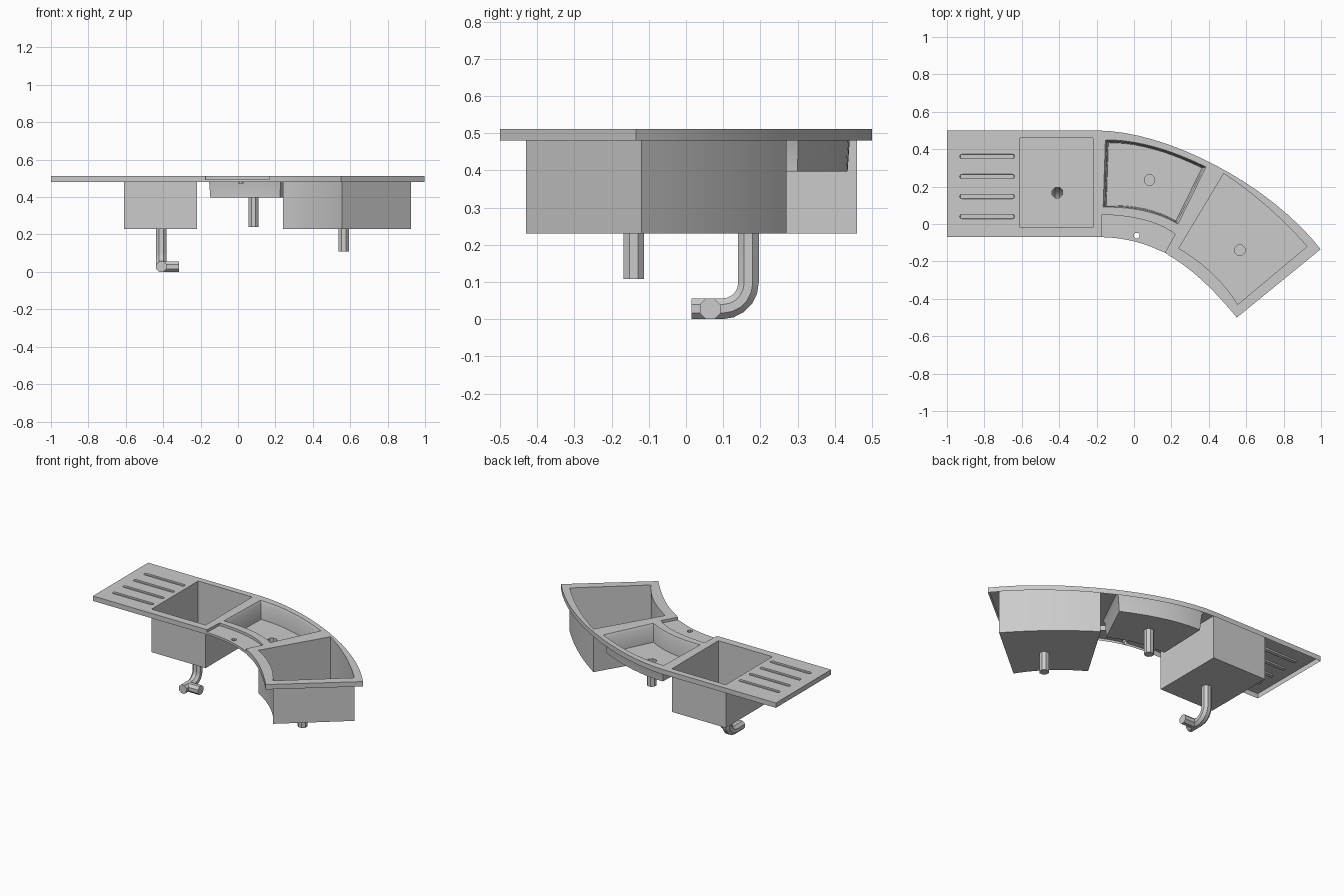
import bpy, bmesh
from math import cos, sin, pi
from mathutils import Vector
from mathutils.geometry import interpolate_bezier

if "Cube" in bpy.data.objects:
    bpy.data.objects.remove(bpy.data.objects["Cube"])

TOP, SKIRT = 0.512, 0.48


def bezier(a, b, c, d, n=17):
    return [Vector(p).to_2d() for p in interpolate_bezier(*(Vector((*p, 0)) for p in (a, b, c, d)), n)]


def bow(a, mid, b, n=11):
    """Curve from a to b passing through mid."""
    a, m, b = Vector(a), Vector(mid), Vector(b)
    c = 2 * m - (a + b) / 2
    return [a * (1 - t) ** 2 + c * 2 * t * (1 - t) + b * t * t for t in (i / (n - 1) for i in range(n))]


def circle(x, y, r, n=8):
    return [Vector((x + r * cos(2 * pi * (i + .5) / n), y + r * sin(2 * pi * (i + .5) / n))) for i in range(n)]


def scaled(loop, k):
    c = sum(loop, Vector((0, 0))) / len(loop)
    return [c + (p - c) * k for p in loop]


def ring(bm, loop, z):
    return [bm.verts.new((p[0], p[1], z)) for p in loop]


def wall(bm, a, b):
    for i in range(len(a)):
        j = (i + 1) % len(a)
        bm.faces.new((a[i], a[j], b[j], b[i]))


def fill(bm, rings):
    edges = []
    for r in rings:
        for i in range(len(r)):
            pair = (r[i - 1], r[i])
            edges.append(bm.edges.get(pair) or bm.edges.new(pair))
    bmesh.ops.triangle_fill(bm, use_beauty=True, edges=edges, normal=(0, 0, 1))


def finish(name, bm):
    bmesh.ops.recalc_face_normals(bm, faces=bm.faces)
    me = bpy.data.meshes.new(name)
    bm.to_mesh(me)
    bm.free()
    ob = bpy.data.objects.new(name, me)
    bpy.context.collection.objects.link(ob)
    bpy.ops.object.select_all(action='DESELECT')
    ob.select_set(True)
    bpy.context.view_layer.objects.active = ob
    bpy.ops.object.shade_smooth_by_angle(angle=0.5)


def sheet(name, outline, holes, z):
    """Flat pressed panel with a folded-down edge."""
    bm = bmesh.new()
    edge = ring(bm, outline, z)
    fill(bm, [edge] + [ring(bm, h, z) for h in holes])
    wall(bm, edge, ring(bm, outline, SKIRT))
    finish(name, bm)


def recess(name, levels, drain=None):
    """Thin-walled basin through (loop, z) levels, floor optionally pierced."""
    bm = bmesh.new()
    rings = [ring(bm, l, z) for l, z in levels]
    for a, b in zip(rings, rings[1:]):
        wall(bm, a, b)
    fill(bm, [rings[-1]] + ([ring(bm, drain, levels[-1][1])] if drain else []))
    finish(name, bm)


def tube(name, path, r, side, caps=(False, True)):
    bm = bmesh.new()
    path, side, rings = [Vector(p) for p in path], Vector(side), []
    for i, p in enumerate(path):
        t = (path[min(i + 1, len(path) - 1)] - path[max(i - 1, 0)]).normalized()
        w = t.cross(side)
        rings.append([bm.verts.new(p + side * r * cos(a) + w * r * sin(a))
                      for a in (2 * pi * (k + .5) / 8 for k in range(8))])
    for a, b in zip(rings, rings[1:]):
        wall(bm, a, b)
    for use, end in zip(caps, (rings[0], rings[-1])):
        if use:
            bm.faces.new(end)
    finish(name, bm)


# Plan outlines
outer = bezier((-.2, .5), (.17, .5), (.72, .22), (.998, -.135))
inner = bezier((-.2, -.07), (.1, -.07), (.3, -.2), (.55, -.5), 25)
ledge_front = [p for p in inner if -.175 < p.x < .16]
ledge_back = bow((-.17, .05), (.06, .02), (.22, -.055))
front_corners = [Vector((-.175, -.07)), Vector((.165, -.153))]
notch = [front_corners[0]] + ledge_back + [front_corners[1]]
outline = ([Vector((-1, .5)), Vector((-1, -.07)), inner[0]] + notch
           + [p for p in inner if p.x > .175] + outer[::-1])

left_loop = [Vector(p) for p in ((-.61, -.02), (-.22, -.02), (-.22, .46), (-.61, .46))]
mid_loop = bow((-.153, .45), (.1, .415), (.385, .305)) + bow((.235, 0), (.055, .07), (-.165, .09))
right_loop = bow((.48, .27), (.715, .09), (.925, -.12)) + bow((.555, -.43), (.42, -.265), (.24, -.13))


# Drainboard grooves
def capsule(y, x0=-.92, x1=-.65, r=.012):
    return ([Vector((x0 - r * sin(a), y + r * cos(a))) for a in (pi * i / 6 for i in range(7))]
            + [Vector((x1 + r * sin(a), y - r * cos(a))) for a in (pi * i / 6 for i in range(7))])


grooves = [capsule(.04 + .107 * i) for i in range(4)]
for i, g in enumerate(grooves):
    recess(f"drain_groove_{i + 1}", [(g, TOP), (scaled(g, .98), TOP - .01)])

# Worktop and tap ledge
sheet("worktop", outline, [left_loop, mid_loop, right_loop] + grooves, TOP)
tap = circle(.015, -.062, .016)
sheet("tap_ledge", notch[:-1] + [front_corners[1]] + ledge_front[::-1], [tap], .495)
tube("tap_hole", [(.015, -.062, .495), (.015, -.062, .472)], .016, (1, 0, 0), (False, False))

# Bowls
recess("left_bowl", [(left_loop, TOP), (left_loop, .23)], circle(-.41, .168, .03))
recess("middle_bowl", [(mid_loop, TOP), (scaled(mid_loop, .96), .495), (scaled(mid_loop, .93), .397)],
       circle(.083, .235, .03))
recess("right_bowl", [(right_loop, TOP), (right_loop, .23)], circle(.565, -.14, .03))

# Waste pipes
tube("middle_pipe", [(.083, .235, .397), (.083, .235, .24)], .03, (1, 0, 0))
tube("right_pipe", [(.565, -.14, .23), (.565, -.14, .108)], .03, (1, 0, 0))
bend = [(-.41, .098 + .07 * cos(a), .098 - .07 * sin(a)) for a in (pi / 2 * i / 5 for i in range(6))]
tube("left_pipe", [(-.41, .168, .23)] + bend + [(-.41, .015, .028)], .03, (1, 0, 0))
tube("left_pipe_branch", [(-.41, .065, .028), (-.315, .065, .028)], .03, (0, 1, 0), (True, True))
